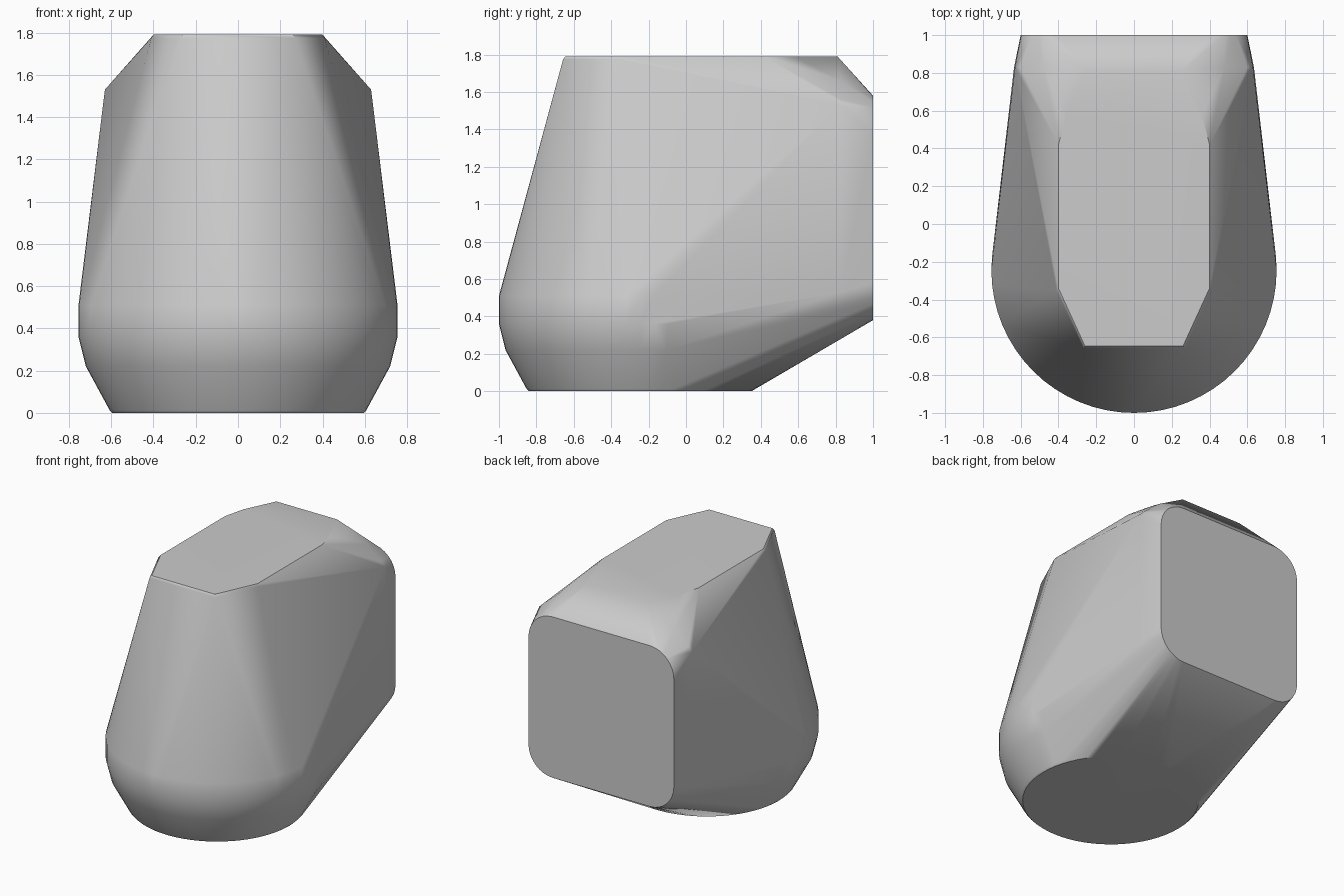
import bpy
import bmesh
from math import cos, sin, pi, radians

cube = bpy.data.objects.get("Cube")
if cube:
    bpy.data.objects.remove(cube)

grey = bpy.data.materials.new("mid grey")
grey.use_nodes = True
colour = (0.6, 0.6, 0.6, 1)
grey.diffuse_color = colour
grey.node_tree.nodes["Principled BSDF"].inputs["Base Color"].default_value = colour


def ring(radius, z, count=64):
    """Level circle around the axis of the round base."""
    return [(radius * cos(2 * pi * i / count),
             -0.245 + radius * sin(2 * pi * i / count), z) for i in range(count)]


def mirrored(points):
    return [(s * x, y, z) for x, y, z in points for s in (1, -1)]


points = []

# Round base: small edge bevel, flared foot, short upright band
for radius, z in ((0.595, 0), (0.607, 0.012), (0.72, 0.22), (0.755, 0.36), (0.755, 0.51)):
    points += ring(radius, z)

# Flat back end: square with rounded corners
half, corner, middle = 0.6, 0.2, 0.98
for i in range(9):
    a = pi / 2 * i / 8
    x = half - corner + corner * cos(a)
    dz = half - corner + corner * sin(a)
    points += mirrored([(x, 1, middle + dz), (x, 1, middle - dz)])

# Shoulders just in front of the back end
points += mirrored([(0.63, 0.83, 1.53), (0.6, 0.83, 1.56),
                    (0.48, 0.83, 1.66), (0.635, 0.83, 0.53)])

# Flat top with a narrow bevelled rim
outline = [(0.26, -0.645), (0.4, -0.34), (0.4, 0.42), (0.36, 0.58), (0.25, 0.81)]
points += mirrored([(x, y, 1.79) for x, y in outline])
points += mirrored([(x + 0.01, y - 0.012, 1.775) for x, y in outline[:3]])

# Skin stretched over all the sections
bm = bmesh.new()
for p in points:
    bm.verts.new(p)
result = bmesh.ops.convex_hull(bm, input=bm.verts)
spare = {g for g in result["geom_interior"] + result["geom_unused"]
         if isinstance(g, bmesh.types.BMVert)}
bmesh.ops.delete(bm, geom=list(spare), context='VERTS')
bmesh.ops.dissolve_limit(bm, angle_limit=radians(0.5), verts=bm.verts, edges=bm.edges)
bmesh.ops.recalc_face_normals(bm, faces=bm.faces)

mesh = bpy.data.meshes.new("body")
bm.to_mesh(mesh)
bm.free()
mesh.materials.append(grey)
body = bpy.data.objects.new("body", mesh)
bpy.context.collection.objects.link(body)

# Soft shading with crisp edges round the flat ends
bpy.ops.object.select_all(action='DESELECT')
body.select_set(True)
bpy.context.view_layer.objects.active = body
bpy.ops.object.shade_smooth_by_angle(angle=radians(35))
weighted = body.modifiers.new("weighted normals", 'WEIGHTED_NORMAL')
weighted.keep_sharp = True
